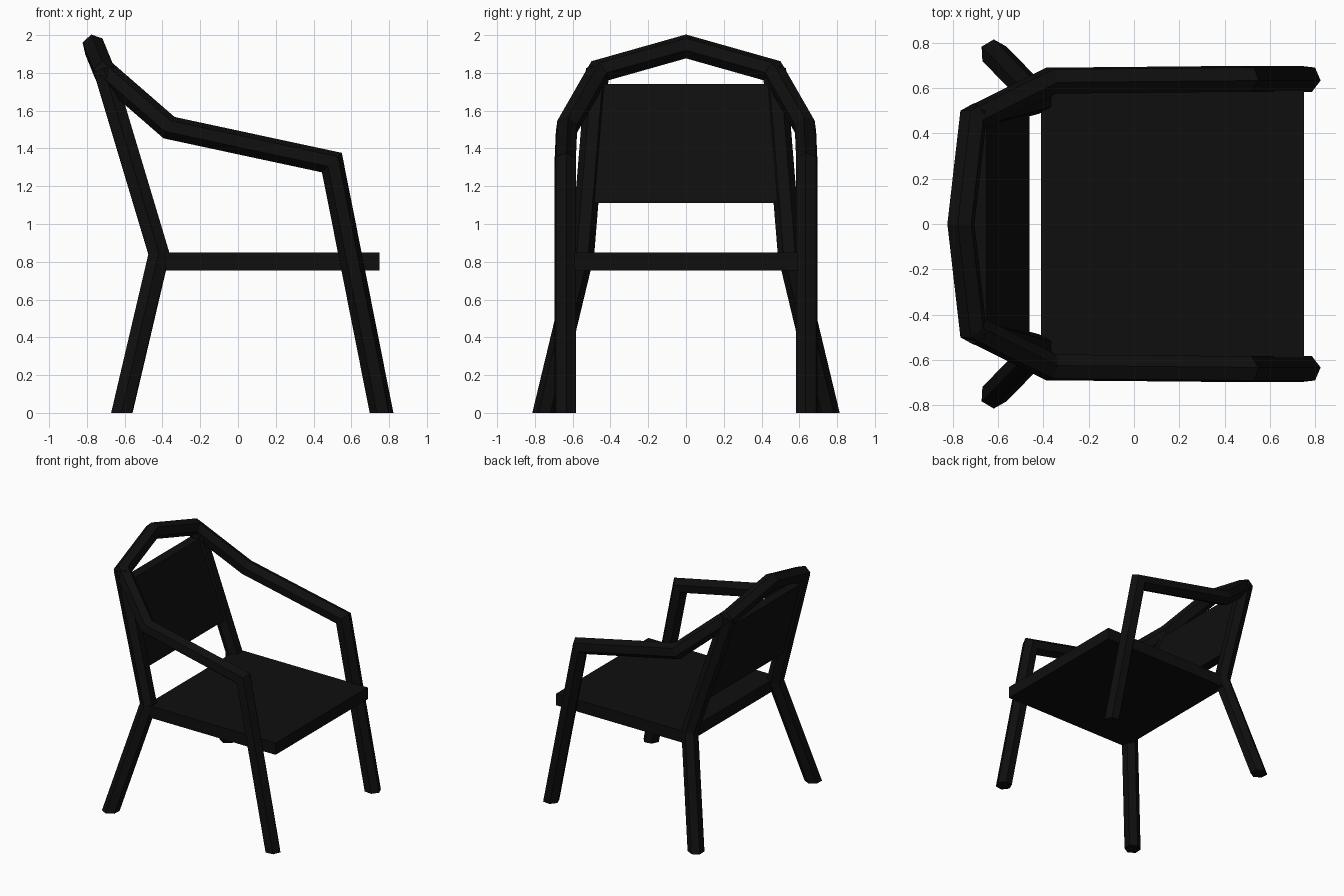
import bpy, bmesh, math
from mathutils import Vector

cube = bpy.data.objects.get("Cube")
if cube:
    bpy.data.objects.remove(cube, do_unlink=True)

# One near-black finish for the whole chair
black = bpy.data.materials.new("black_paint")
black.use_nodes = True
black.diffuse_color = (0.0045, 0.0045, 0.0045, 1)
black.node_tree.nodes["Principled BSDF"].inputs["Base Color"].default_value = black.diffuse_color

RADIUS = 0.062
SIDES = 6


def finish(name, bm, mirrored=False):
    bmesh.ops.recalc_face_normals(bm, faces=bm.faces)
    mesh = bpy.data.meshes.new(name)
    bm.to_mesh(mesh)
    bm.free()
    mesh.materials.append(black)
    obj = bpy.data.objects.new(name, mesh)
    bpy.context.collection.objects.link(obj)
    if mirrored:
        mod = obj.modifiers.new("Mirror", "MIRROR")
        mod.use_axis = (False, True, False)
    return obj


def mitred_bar(name, points, end_normal, twist, cap_end):
    """Six-sided bar along a bent path, cut flat on the floor and mitred at bends."""
    pts = [Vector(p) for p in points]
    dirs = [(b - a).normalized() for a, b in zip(pts, pts[1:])]
    normals = [Vector((0, 0, 1))]
    normals += [(a + b).normalized() for a, b in zip(dirs, dirs[1:])]
    normals.append(Vector(end_normal) if end_normal else dirs[-1])

    # Starting cross-section, square to the first stretch
    u = (Vector((1, 0, 0)) - dirs[0] * dirs[0].x).normalized()
    v = dirs[0].cross(u)
    angles = [twist + math.tau * i / SIDES for i in range(SIDES)]
    ring = [pts[0] + RADIUS * (u * math.cos(a) + v * math.sin(a)) for a in angles]

    # Slide the section along each stretch onto the next cutting plane
    bm = bmesh.new()
    rings = []
    for i, (p, n) in enumerate(zip(pts, normals)):
        d = dirs[max(i - 1, 0)]
        ring = [q + d * ((p - q).dot(n) / d.dot(n)) for q in ring]
        rings.append([bm.verts.new(q) for q in ring])
    for a, b in zip(rings, rings[1:]):
        for i in range(SIDES):
            j = (i + 1) % SIDES
            bm.faces.new((a[i], a[j], b[j], b[i]))
    bm.faces.new(rings[0])
    if cap_end:
        bm.faces.new(rings[-1])
    return finish(name, bm, mirrored=True)


def slab(name, bottom, top):
    """Panel between two rectangles, each (x_back, x_front, half_width, z)."""
    bm = bmesh.new()
    loops = []
    for x0, x1, w, z in (bottom, top):
        loops.append([bm.verts.new(c) for c in
                      ((x0, -w, z), (x1, -w, z), (x1, w, z), (x0, w, z))])
    a, b = loops
    bm.faces.new(a)
    bm.faces.new(b)
    for i in range(4):
        j = (i + 1) % 4
        bm.faces.new((a[i], a[j], b[j], b[i]))
    return finish(name, bm)


# Front legs, arms and top rail as one continuous bent frame
mitred_bar("front_legs_arms_and_top_rail",
           [(0.76, 0.64, 0), (0.497, 0.64, 1.325), (-0.365, 0.632, 1.51),
            (-0.71, 0.46, 1.81), (-0.763, 0, 1.94)],
           (0, 1, 0), math.radians(-7), False)

# Splayed rear legs bending into the back posts
mitred_bar("rear_legs_and_back_posts",
           [(-0.615, 0.75, 0), (-0.418, 0.548, 0.84), (-0.712, 0.468, 1.82)],
           None, math.radians(30), True)

# Seat and leaning back panel
slab("seat", (-0.41, 0.75, 0.59, 0.755), (-0.41, 0.75, 0.59, 0.85))
slab("back_panel", (-0.535, -0.46, 0.52, 1.11), (-0.725, -0.65, 0.47, 1.74))
